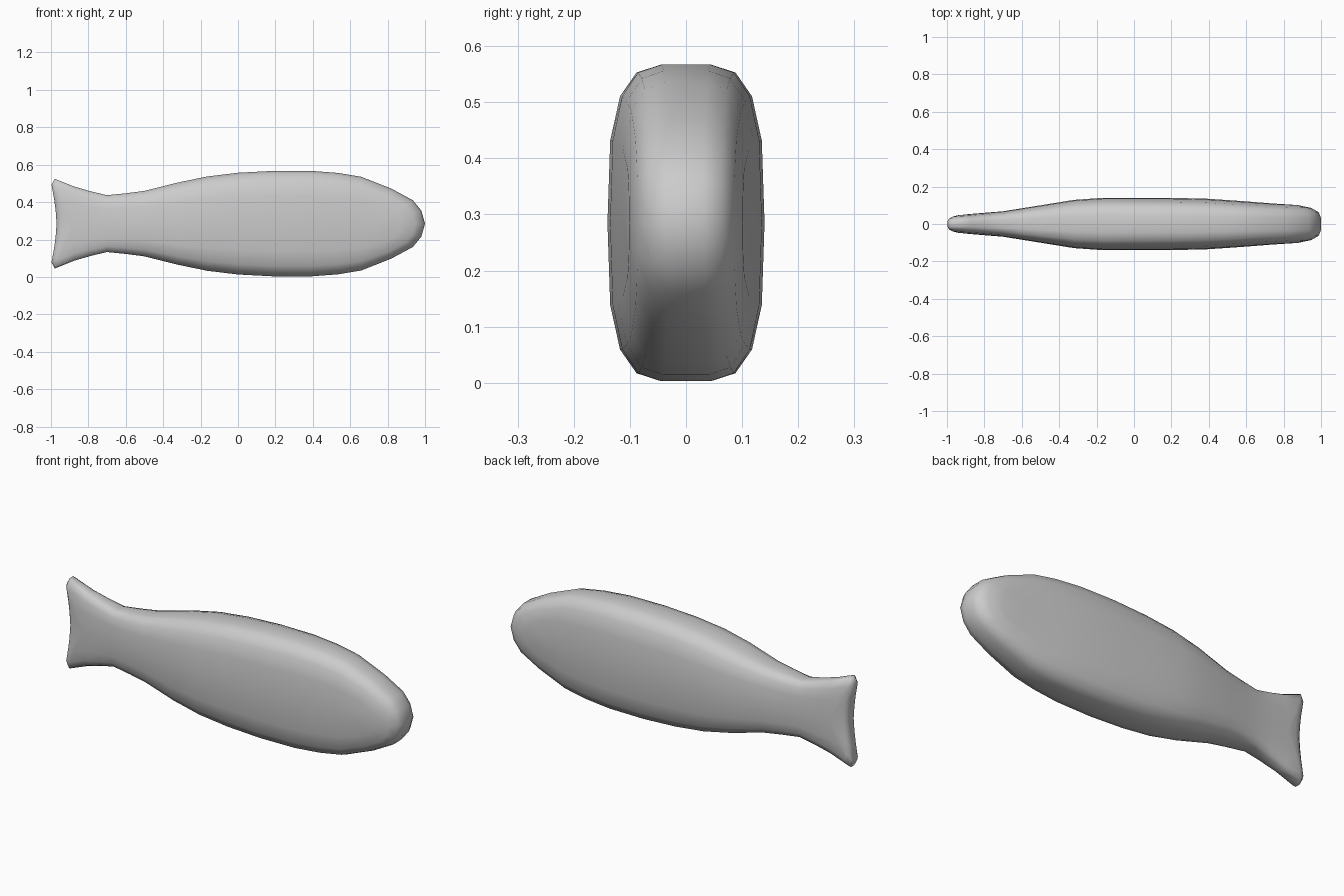
import bpy, bmesh

if "Cube" in bpy.data.objects:
    bpy.data.objects.remove(bpy.data.objects["Cube"])

# Upper half of the side outline, tail centre to nose (x, height above the midline)
MID = 0.285
TOP = [(-0.97, 0), (-0.975, 0.07), (-0.983, 0.13), (-0.997, 0.207), (-0.98, 0.24),
       (-0.875, 0.198), (-0.785, 0.172), (-0.70, 0.152), (-0.60, 0.162), (-0.50, 0.175),
       (-0.32, 0.22), (-0.165, 0.252), (0, 0.272), (0.19, 0.282), (0.39, 0.282),
       (0.535, 0.271), (0.66, 0.25), (0.82, 0.187), (0.935, 0.125), (0.98, 0.07), (1.0, 0)]
outline = TOP + [(x, -h) for x, h in TOP[-2:0:-1]]

# Half thickness along the length
WIDTH = [(-1.0, 0.042), (-0.97, 0.046), (-0.7, 0.068), (-0.5, 0.10), (-0.32, 0.129),
         (-0.18, 0.14), (0.2, 0.14), (0.4, 0.135), (0.6, 0.121), (0.75, 0.109),
         (0.87, 0.105), (1.0, 0.10)]

# Rounded rim: (fraction of thickness, fraction of the way in to the spine)
LAYERS = [(0.32, 0), (0.63, 0.05), (0.84, 0.2), (0.965, 0.48), (1.0, 1.0)]


def half_width(x):
    for (x0, w0), (x1, w1) in zip(WIDTH, WIDTH[1:]):
        if x <= x1:
            return w0 + (w1 - w0) * (x - x0) / (x1 - x0)
    return WIDTH[-1][1]


def ring(bm, side, depth, inset):
    verts = []
    for x, h in outline:
        spine_x = min(max(x, -0.88), 0.74)
        px = x + (spine_x - x) * inset
        verts.append(bm.verts.new((px, side * depth * half_width(px), MID + h * (1 - inset))))
    return verts


# Fish body: rings run from the front spine, around the rim, to the back spine
bm = bmesh.new()
rings = [ring(bm, -1, d, s) for d, s in reversed(LAYERS)]
rings += [ring(bm, 1, d, s) for d, s in LAYERS]
n = len(outline)
for a, b in zip(rings, rings[1:]):
    for i in range(n):
        j = (i + 1) % n
        bm.faces.new((a[i], a[j], b[j], b[i]))
bmesh.ops.remove_doubles(bm, verts=bm.verts, dist=0.0005)
bmesh.ops.recalc_face_normals(bm, faces=bm.faces)
for f in bm.faces:
    f.smooth = True

mesh = bpy.data.meshes.new("fish_body")
bm.to_mesh(mesh)
bm.free()
fish = bpy.data.objects.new("fish_body", mesh)
bpy.context.collection.objects.link(fish)
fish.location.z = -0.003 + 0.003
